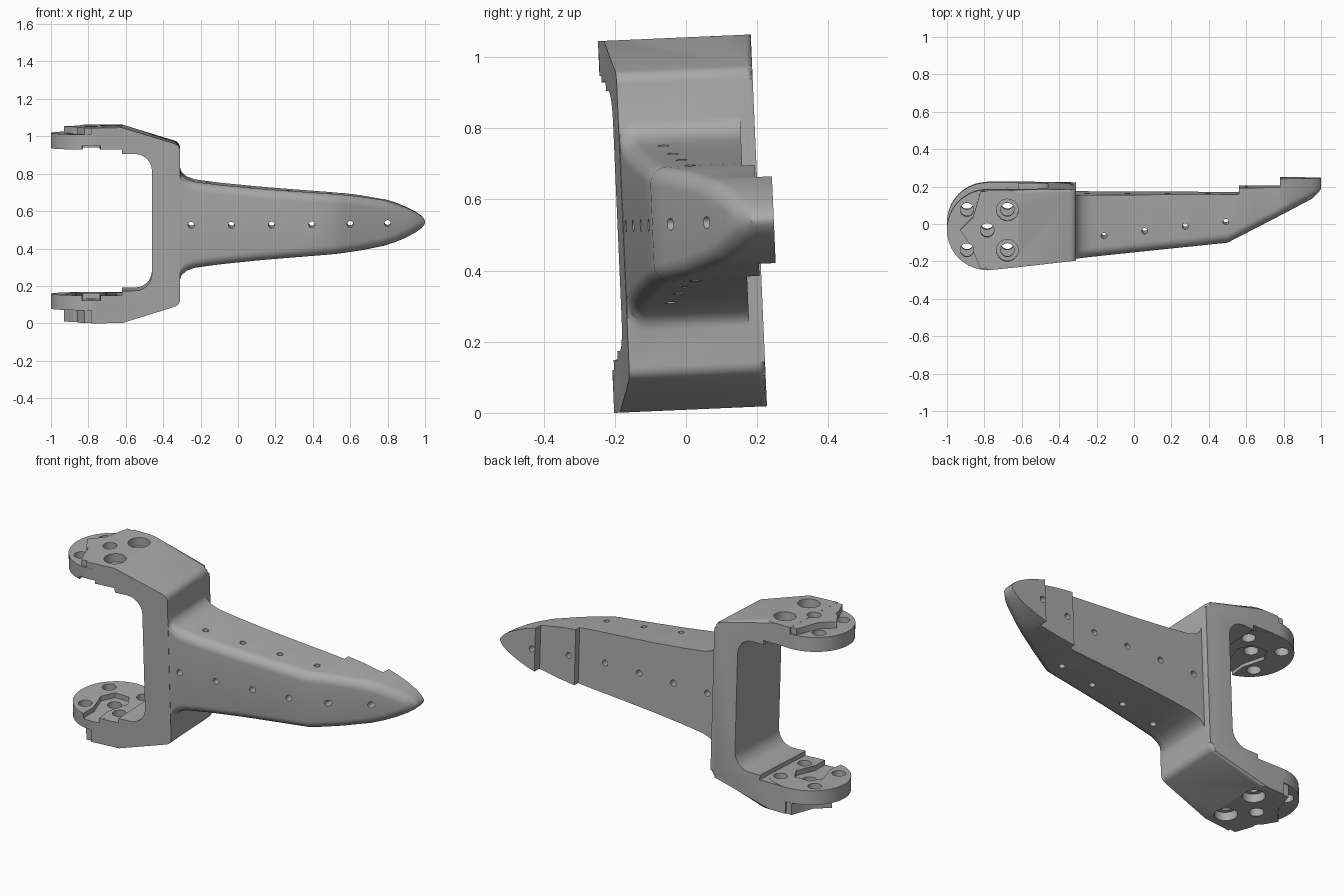
import bpy, bmesh, math
from mathutils import Matrix

if "Cube" in bpy.data.objects:
    bpy.data.objects.remove(bpy.data.objects["Cube"])

grey = bpy.data.materials.new("matte grey")
grey.diffuse_color = (0.4, 0.4, 0.4, 1)
grey.use_nodes = True
grey.node_tree.nodes["Principled BSDF"].inputs["Base Color"].default_value = grey.diffuse_color


def finish(bm, name):
    bmesh.ops.recalc_face_normals(bm, faces=bm.faces)
    me = bpy.data.meshes.new(name)
    bm.to_mesh(me)
    bm.free()
    me.materials.append(grey)
    ob = bpy.data.objects.new(name, me)
    bpy.context.collection.objects.link(ob)
    return ob


def loft(rings):
    """Join closed rings of points with quads and cap both ends."""
    bm = bmesh.new()
    rows = [[bm.verts.new(p) for p in ring] for ring in rings]
    n = len(rows[0])
    for a, b in zip(rows, rows[1:]):
        for i in range(n):
            bm.faces.new((a[i], a[(i + 1) % n], b[(i + 1) % n], b[i]))
    bm.faces.new(rows[0])
    bm.faces.new(rows[-1])
    return bm


def slab(name, outline, z0, z1):
    return finish(loft([[(x, y, z) for x, y in outline] for z in (z0, z1)]), name)


def circle(cx, cy, r, n=32):
    return [(cx + r * math.cos(2 * math.pi * i / n), cy + r * math.sin(2 * math.pi * i / n)) for i in range(n)]


def arc(cx, cy, r, a0, a1, n=6):
    out = []
    for i in range(n + 1):
        a = math.radians(a0 + (a1 - a0) * i / n)
        out.append((cx + r * math.cos(a), cy + r * math.sin(a)))
    return out


def boolean(target, others, op):
    for o in others:
        m = target.modifiers.new(op, 'BOOLEAN')
        m.operation, m.object, m.solver = op, o, 'EXACT'
        dg = bpy.context.evaluated_depsgraph_get()
        me = bpy.data.meshes.new_from_object(target.evaluated_get(dg))
        target.modifiers.clear()
        target.data = me
        bpy.data.objects.remove(o)


CX, CY, R = -0.785, -0.01, 0.215      # pivot disc centre and radius
BACK = 0.205


def fork_front(x):
    return -0.225 + 0.1 * (x - CX)


# fork: C-shaped profile swept from front to back
def half_profile(s, inner):
    pts = [(-0.62, inner), *arc(-0.55, inner - 0.09, 0.09, 90, 0)][::-1]
    pts += [(-0.62, inner + 0.025), (CX, inner + 0.025), (CX, 0.523), (-0.62, 0.523)]
    pts += arc(-0.35, 0.398, 0.04, 72, 0)
    return [(x, s * z) for x, z in pts]


profile = half_profile(1, 0.382) + half_profile(-1, 0.35)[::-1]
bm = loft([[(x, fork_front(x), z) for x, z in profile], [(x, BACK, z) for x, z in profile]])
outer = [e for e in bm.edges if all(v.co.y > BACK - 0.001 and (v.co.x > -0.315 or abs(v.co.z) > 0.425 or
         (v.co.x > -0.352 and abs(v.co.z) > 0.39)) for v in e.verts)
         and all(v.co.x > -0.7 for v in e.verts)]
bmesh.ops.bevel(bm, geom=outer, offset=0.02, segments=3, profile=0.5, affect='EDGES')
body = finish(bm, "fork_bracket")

# blade: rounded sections along x, stepped at the back
widths = [(-0.36, .30), (-0.312, .30), (-0.302, .27), (-0.275, .246), (-0.23, .23), (-0.1, .213), (0.1, .193),
          (0.3, .177), (0.5, .162), (0.56, .156), (0.561, .156), (0.65, .145), (0.78, .122), (0.781, .122),
          (0.84, .104), (0.9, .08), (0.95, .054), (0.98, .033), (0.995, .015), (1.0, .004)]
rings = []
for x, h in widths:
    f = -0.095 + (0.1 * (x - 0.5) if x < 0.5 else 0.51 * (x - 0.5))
    f += max(0, x - 0.95) * 0.5
    b = 0.165 if x < 0.5605 else 0.2 if x < 0.7805 else 0.247
    r = min(0.05, h * 0.9, (b - f) * 0.6)
    sec = [(b, -h)] + arc(f + r, -h + r, r, 270, 180) + arc(f + r, h - r, r, 180, 90) + [(b, h)]
    rings.append([(x, y, z) for y, z in sec])
blade = finish(loft(rings), "blade")

# pivot discs with their raised outer plates
disc = circle(CX, CY, R, 64)
plate = [(-0.7, 0.19), (-0.82, 0.198), (-0.86, 0.06), (-0.93, -0.01), (-0.87, -0.1), (-0.82, -0.218), (-0.7, -0.2)]
parts = [blade]
for s, z0, z1 in ((1, 0.406, 0.487), (-1, 0.374, 0.454)):
    parts.append(slab("pivot_disc", disc, s * z0, s * z1))
    parts.append(slab("outer_plate", plate, s * (z1 - 0.02), s * 0.5225))
boolean(body, parts, 'UNION')

# bolt holes, counterbores and inner grooves in both arms
cutters = [slab("pivot_hole", circle(CX, CY, 0.037), -0.7, 0.7)]
for sx in (-1, 1):
    for sy in (-1, 1):
        x, y = CX + sx * 0.108, CY + sy * 0.108
        cutters.append(slab("bolt_hole", circle(x, y, 0.036), -0.7, 0.7))
        for s in (-1, 1):
            if sx > 0:
                bore = circle(x, y, 0.058)
                cutters.append(slab("counterbore", bore, s * 0.475, s * 0.7))
groove = [(-0.84, -0.3), (-0.73, -0.3), (-0.74, -0.13), (-0.7, -0.01), (-0.74, 0.06), (-0.83, 0.06),
          (-0.87, -0.01), (-0.83, -0.13)]
for s, z in ((1, 0.425), (-1, 0.402)):
    cutters.append(slab("groove", groove, s * 0.2, s * z))

# small through holes: front row and side row
turn = Matrix.Rotation(math.radians(90), 4, 'X')
for x in (-0.25, -0.035, 0.18, 0.395, 0.6, 0.8):
    c = slab("front_hole", circle(x, 0, 0.017, 16), -0.5, 0.5)
    c.data.transform(turn)
    cutters.append(c)
for i in range(4):
    cutters.append(slab("side_hole", circle(-0.16 + 0.217 * i, -0.053 + 0.024 * i, 0.016, 16), -0.35, 0.35))
boolean(body, cutters, 'DIFFERENCE')

# slight tilt, then stand on the ground
body.data.transform(Matrix.Rotation(math.radians(2.5), 4, 'X'))
low = min(v.co.z for v in body.data.vertices)
body.data.transform(Matrix.Translation((0, 0, -low)))
bpy.context.view_layer.objects.active = body
body.select_set(True)
bpy.ops.object.shade_smooth_by_angle(angle=math.radians(30))
